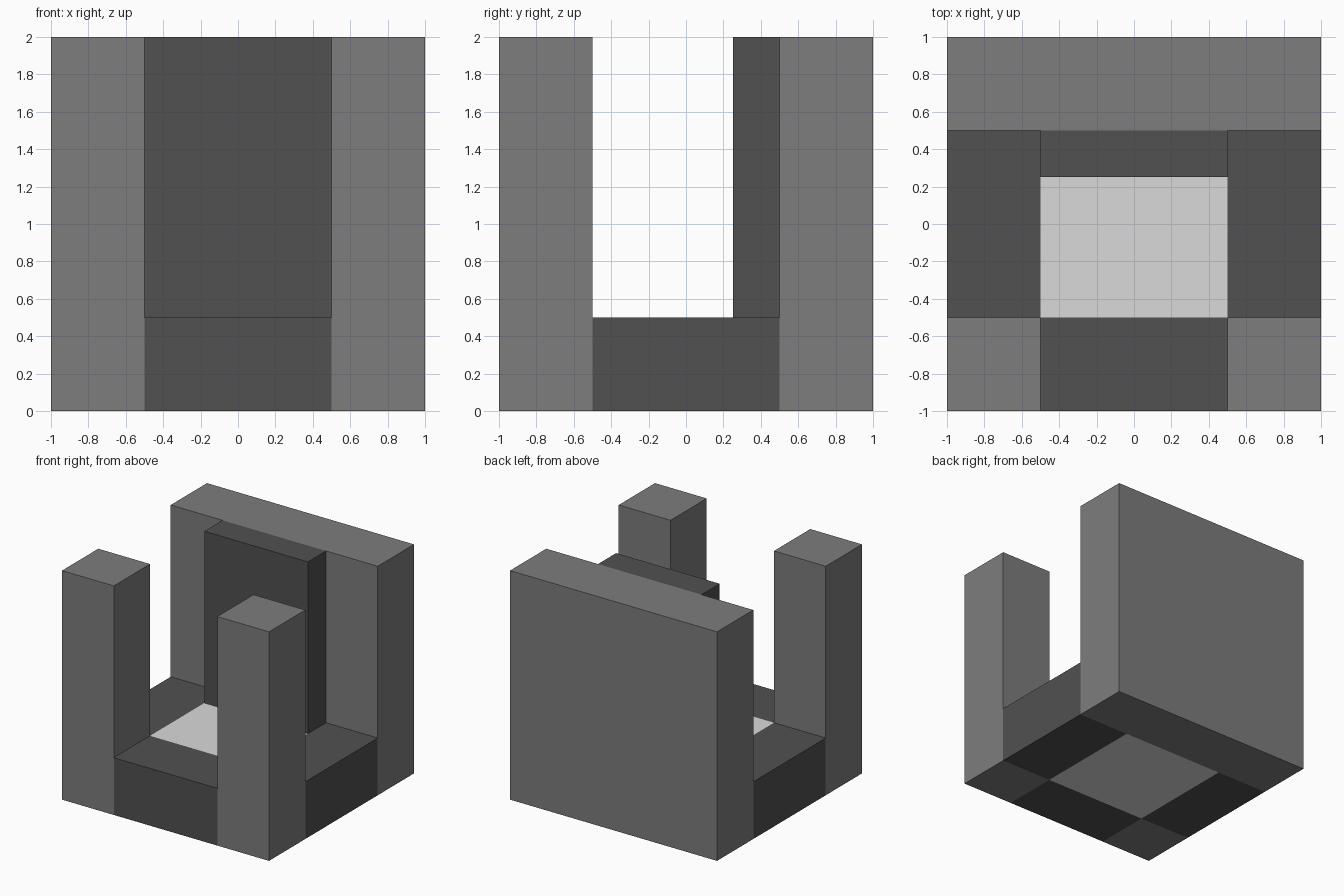
import bpy
import bmesh

if "Cube" in bpy.data.objects:
    bpy.data.objects.remove(bpy.data.objects["Cube"])


def make_material(name, value):
    mat = bpy.data.materials.new(name)
    mat.diffuse_color = (value, value, value, 1.0)
    mat.use_nodes = True
    mat.node_tree.nodes["Principled BSDF"].inputs["Base Color"].default_value = mat.diffuse_color
    return mat


MID = make_material("mid grey stone", 0.205)
DARK = make_material("dark grey stone", 0.082)
LIGHT = make_material("light grey panel", 0.70)


def box(name, lo, hi, mat):
    """Axis-aligned block between two corners."""
    bm = bmesh.new()
    bmesh.ops.create_cube(bm, size=1.0)
    for v in bm.verts:
        for i in range(3):
            v.co[i] *= hi[i] - lo[i]
    mesh = bpy.data.meshes.new(name)
    bm.to_mesh(mesh)
    bm.free()
    mesh.materials.append(mat)
    obj = bpy.data.objects.new(name, mesh)
    obj.location = [(a + b) / 2 for a, b in zip(lo, hi)]
    bpy.context.collection.objects.link(obj)
    return obj


# Tall back wall and the padded panel in front of it
box("back_wall", (-1, 0.5, 0), (1, 1, 2), MID)
box("back_panel", (-0.5, 0.25, 0.5), (0.5, 0.5, 2), DARK)

# Seat, flush with the blocks around it
box("seat", (-0.5, -0.5, 0), (0.5, 0.5, 0.5), LIGHT)
box("front_step", (-0.5, -1, 0), (0.5, -0.5, 0.5), DARK)

# Mirrored front posts and side blocks
for side, x in (("left", -1), ("right", 0.5)):
    box(side + "_front_post", (x, -1, 0), (x + 0.5, -0.5, 2), MID)
    box(side + "_side_block", (x, -0.5, 0), (x + 0.5, 0.5, 0.5), DARK)
